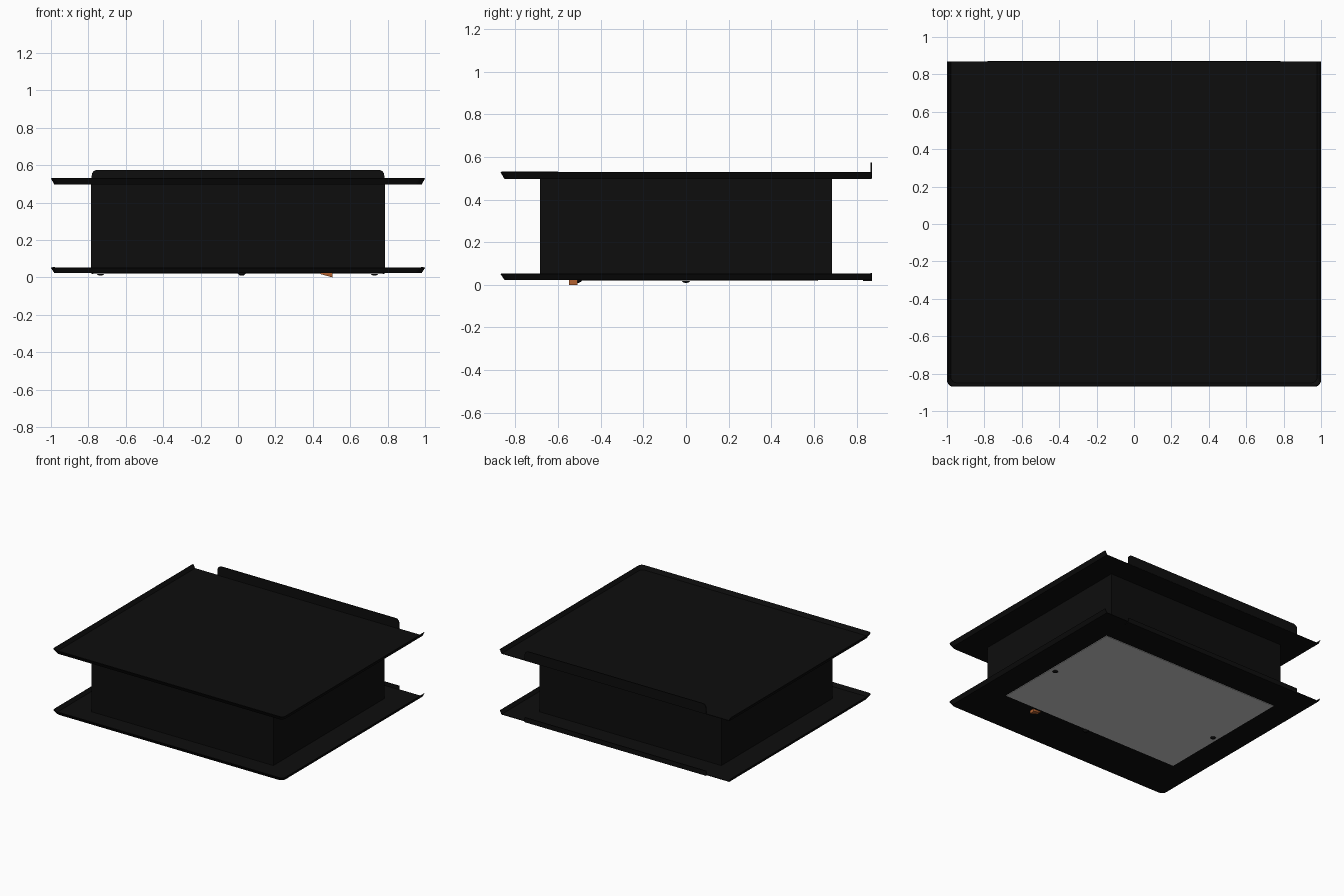
import bpy, bmesh, math

if "Cube" in bpy.data.objects:
    bpy.data.objects.remove(bpy.data.objects["Cube"])


def material(name, color):
    m = bpy.data.materials.new(name)
    m.diffuse_color = (*color, 1)
    m.use_nodes = True
    m.node_tree.nodes["Principled BSDF"].inputs["Base Color"].default_value = m.diffuse_color
    return m


BLACK = material("black", (0.004, 0.004, 0.004))
ORANGE = material("burnt_orange", (0.45, 0.12, 0.03))


def finish(name, bm, mat=None):
    mesh = bpy.data.meshes.new(name)
    bm.to_mesh(mesh)
    bm.free()
    ob = bpy.data.objects.new(name, mesh)
    bpy.context.collection.objects.link(ob)
    if mat:
        mesh.materials.append(mat)
    return ob


def box(name, lo, hi, mat=None):
    bm = bmesh.new()
    bmesh.ops.create_cube(bm, size=1)
    for v in bm.verts:
        v.co = [a + (c + 0.5) * (b - a) for a, b, c in zip(lo, hi, v.co)]
    return finish(name, bm, mat)


def prism(name, pts, offset, mat):
    """Extrude a planar outline along an offset."""
    bm = bmesh.new()
    face = bm.faces.new([bm.verts.new(p) for p in pts])
    ext = bmesh.ops.extrude_face_region(bm, geom=[face])
    verts = [g for g in ext["geom"] if isinstance(g, bmesh.types.BMVert)]
    bmesh.ops.translate(bm, vec=offset, verts=verts)
    bmesh.ops.recalc_face_normals(bm, faces=bm.faces)
    return finish(name, bm, mat)


def arc(cx, cy, r, a0, a1, n=6):
    return [(cx + r * math.cos(math.radians(a0 + (a1 - a0) * i / n)),
             cy + r * math.sin(math.radians(a0 + (a1 - a0) * i / n))) for i in range(n + 1)]


def tray(name, z, height):
    """Shallow sheet tray: flared lip on front and sides, open at the back."""
    def outline(inset):
        x, y, r = 1 - inset, -0.87 + inset, 0.035
        return ([(-x, 0.87)] + arc(-x + r, y + r, r, 180, 270)
                + arc(x - r, y + r, r, 270, 360) + [(x, 0.87)])
    bm = bmesh.new()
    low = [bm.verts.new((x, y, z)) for x, y in outline(0.018)]
    top = [bm.verts.new((x, y, z + height)) for x, y in outline(0)]
    bm.faces.new(low[::-1])
    for i in range(len(low) - 1):
        bm.faces.new((low[i], low[i + 1], top[i + 1], top[i]))
    ob = finish(name, bm, BLACK)
    solid = ob.modifiers.new("sheet", "SOLIDIFY")
    solid.thickness = 0.005
    solid.offset = -1


# Two trays joined by the central housing
tray("lower_tray", 0.023, 0.028)
tray("upper_tray", 0.497, 0.031)
box("housing", (-0.785, -0.685, 0.024), (0.785, 0.685, 0.5), BLACK)

# Upright flap with rounded corners along the upper back edge
w, r, top = 0.782, 0.03, 0.575
flap = [(-w, 0.498), (w, 0.498)] + arc(w - r, top - r, r, 0, 90) + arc(r - w, top - r, r, 90, 180)
prism("back_flap", [(x, 0.865, z) for x, z in flap], (0, 0.007, 0), BLACK)

# Folded return along the lower back edge
box("lower_back_return", (-0.782, 0.865, 0.018), (0.782, 0.872, 0.055), BLACK)
box("lower_back_fold", (-0.782, 0.83, 0.018), (0.782, 0.87, 0.024), BLACK)

# Pale door panel underneath
box("door_panel", (-0.775, -0.49, 0.019), (0.775, 0.62, 0.03))

# Domed screw heads
for i, (x, y) in enumerate([(-0.735, 0), (0.73, 0), (0.02, -0.51)]):
    bm = bmesh.new()
    bmesh.ops.create_uvsphere(bm, u_segments=16, v_segments=8, radius=0.02)
    for v in bm.verts:
        v.co = (v.co.x + x, v.co.y + y, v.co.z * 0.6 + 0.021)
    for f in bm.faces:
        f.smooth = True
    finish(f"screw_head_{i + 1}", bm, BLACK)

# Wedge-shaped latch tab
prism("latch_tab", [(0.44, -0.55, 0.026), (0.44, -0.55, 0.018),
                    (0.505, -0.55, 0.0), (0.505, -0.55, 0.026)], (0, 0.04, 0), ORANGE)
